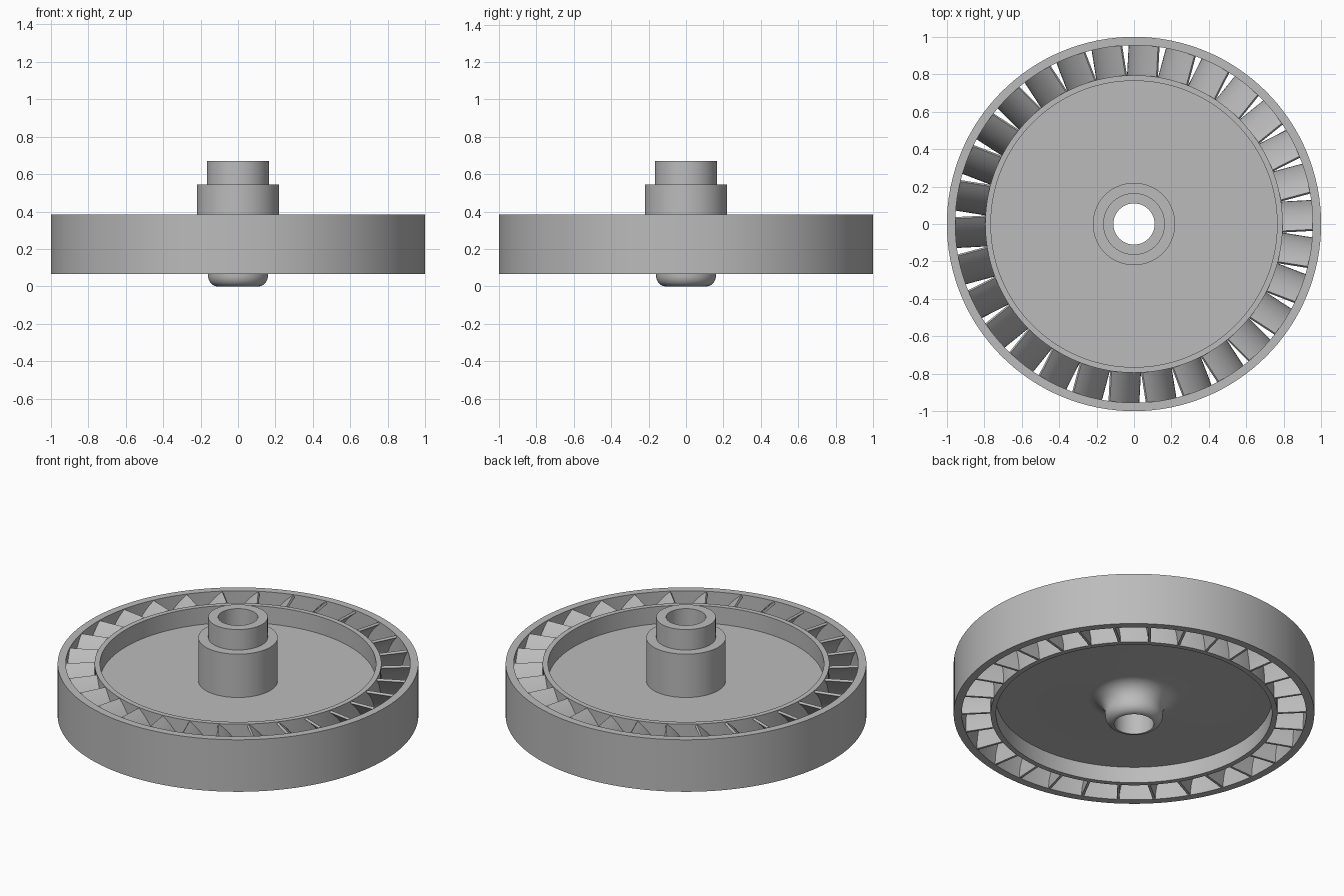
import bpy, bmesh, math

if "Cube" in bpy.data.objects:
    bpy.data.objects.remove(bpy.data.objects["Cube"], do_unlink=True)

GREY = (0.5, 0.5, 0.5, 1.0)
metal = bpy.data.materials.new("plain grey")
metal.use_nodes = True
metal.diffuse_color = GREY
metal.node_tree.nodes["Principled BSDF"].inputs["Base Color"].default_value = GREY

BOTTOM, TOP = 0.067, 0.385


def finish(name, bm):
    """Turn a bmesh into a grey object with smooth curves and sharp edges."""
    bmesh.ops.recalc_face_normals(bm, faces=bm.faces)
    mesh = bpy.data.meshes.new(name)
    bm.to_mesh(mesh)
    bm.free()
    mesh.materials.append(metal)
    obj = bpy.data.objects.new(name, mesh)
    bpy.context.collection.objects.link(obj)
    bpy.ops.object.select_all(action='DESELECT')
    obj.select_set(True)
    bpy.context.view_layer.objects.active = obj
    bpy.ops.object.shade_smooth_by_angle(angle=math.radians(30))
    return obj


def lathe(name, profile, steps=128):
    """Revolve a closed (radius, height) profile around z."""
    bm = bmesh.new()
    rings = []
    for s in range(steps):
        a = math.tau * s / steps
        rings.append([bm.verts.new((r * math.cos(a), r * math.sin(a), z)) for r, z in profile])
    n = len(profile)
    for s in range(steps):
        here, there = rings[s], rings[(s + 1) % steps]
        for i in range(n):
            j = (i + 1) % n
            bm.faces.new((here[i], there[i], there[j], here[j]))
    return finish(name, bm)


def band(name, inner, outer):
    return lathe(name, [(inner, BOTTOM), (outer, BOTTOM), (outer, TOP), (inner, TOP)])


# Rims on both sides of the blades
band("outer_rim", 0.955, 1.0)
band("inner_rim", 0.765, 0.795)

# Disc and stepped hub with a through bore, a flared underside and a rounded tip
BORE, DISC_LOW, DISC_HIGH = 0.11, 0.165, 0.28
flare = 0.095
quarter = [math.pi / 2 * i / 8 for i in range(9)]
tip = [(BORE + 0.05 * math.sin(a), 0.06 * (1 - math.cos(a))) for a in quarter]
fillet = [(0.16 + flare * (1 - math.cos(a)), DISC_LOW - flare * (1 - math.sin(a))) for a in quarter]
lathe("disc_and_hub", tip + fillet + [
    (0.78, DISC_LOW), (0.78, DISC_HIGH), (0.22, DISC_HIGH), (0.22, 0.545),
    (0.165, 0.545), (0.165, 0.67), (BORE, 0.67)])

# Curved blade: an arc that is upright at its foot and leans over at its top
BLADES, WIDTH, THICK, STEPS = 30, 0.157, 0.014, 14
height = TOP - BOTTOM - 0.006
radius = (height ** 2 + WIDTH ** 2) / (2 * WIDTH)
sweep = math.asin(height / radius)


def arc(r):
    angles = [sweep * i / STEPS for i in range(STEPS + 1)]
    return [(WIDTH / 2 - radius + r * math.cos(t), BOTTOM + 0.003 + r * math.sin(t)) for t in angles]


bm = bmesh.new()
section = list(zip(arc(radius), arc(radius - THICK)))
rows = [[bm.verts.new((x, y, z)) for x in (0.785, 0.962) for y, z in pair] for pair in section]
for low, high in zip(rows, rows[1:]):
    for i, j in ((0, 1), (1, 3), (3, 2), (2, 0)):
        bm.faces.new((low[i], low[j], high[j], high[i]))
for row in (rows[0], rows[-1]):
    bm.faces.new((row[0], row[1], row[3], row[2]))
blade = finish("blade", bm)

# Repeat the blade around the wheel
for k in range(BLADES):
    copy = blade if k == 0 else blade.copy()
    if k:
        bpy.context.collection.objects.link(copy)
    copy.rotation_euler.z = math.radians(3) + math.tau * k / BLADES
